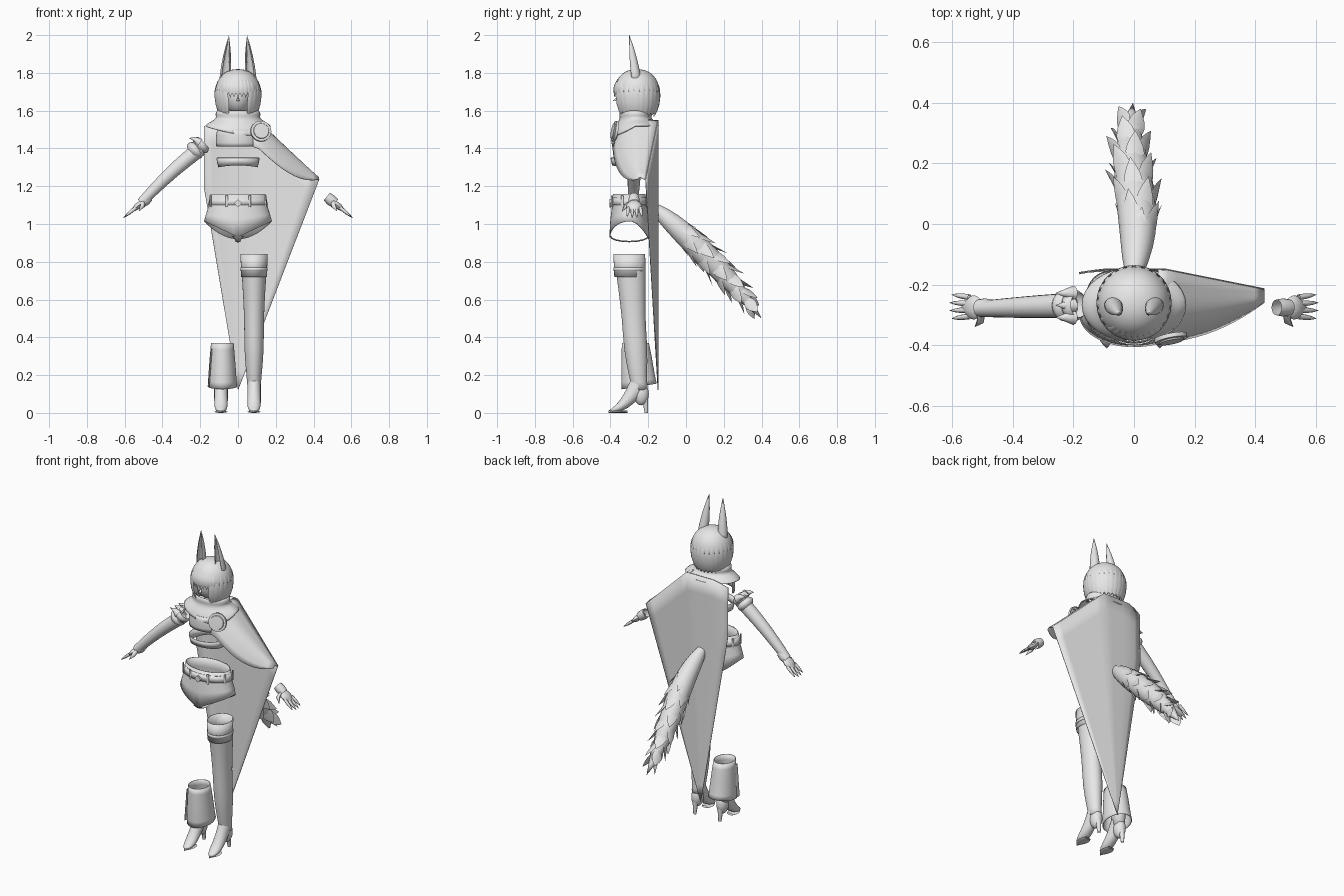
import bpy
import bmesh
from math import sin, cos, pi, radians
from mathutils import Vector as V

cube = bpy.data.objects.get("Cube")
if cube:
    bpy.data.objects.remove(cube, do_unlink=True)

colour = (.8, .8, .8, 1)
grey = bpy.data.materials.new("plain_grey")
grey.use_nodes = True
grey.diffuse_color = colour
grey.node_tree.nodes["Principled BSDF"].inputs["Base Color"].default_value = colour

SIDE, DEPTH, UP = V((1, 0, 0)), V((0, 1, 0)), V((0, 0, 1))
FULL = (0, 2 * pi)


def steps(count, start=0, end=1):
    """Evenly spaced values from start to end."""
    return [start + (end - start) * i / (count - 1) for i in range(count)]


def sheet(rows):
    """Quads over a grid of points."""
    n = len(rows[0])
    faces = [(r * n + c, r * n + c + 1, (r + 1) * n + c + 1, (r + 1) * n + c)
             for r in range(len(rows) - 1) for c in range(n - 1)]
    return [V(point) for row in rows for point in row], faces


def mirror(geom):
    """The same geometry on the other side of the body."""
    verts, faces = geom
    return [V((-v.x, v.y, v.z)) for v in verts], faces


def loft(x, y, levels, depth=1, lean=0, rim=None, arc=FULL, n=33):
    """Stacked ellipses from (height, radius) levels; rim bends the lower edge."""
    rows = []
    for t, (z, radius) in zip(steps(len(levels)), levels):
        rows.append([(x + radius * cos(a), y + lean * t + radius * depth * sin(a),
                      z + (rim(a) * t ** 3 if rim else 0)) for a in steps(n, *arc)])
    return sheet(rows)


def sweep(points, width, thick=None, ref=SIDE, arc=FULL, n=11):
    """Tube along a path, with width and thickness given as rules of 0..1."""
    thick = thick or width
    last = len(points) - 1
    rows = []
    for i, p in enumerate(points):
        along = (points[min(i + 1, last)] - points[max(i - 1, 0)]).normalized()
        u = (ref - along * along.dot(ref)).normalized()
        w = along.cross(u)
        t = i / last
        rows.append([p + u * width(t) * cos(a) + w * thick(t) * sin(a) for a in steps(n, *arc)])
    return sheet(rows)


def ball(centre, radii):
    """Ellipsoid."""
    return sheet([[(centre.x + radii.x * sin(p) * cos(a), centre.y + radii.y * sin(p) * sin(a),
                    centre.z + radii.z * cos(p)) for a in steps(25, *FULL)] for p in steps(13, 0, pi)])


def make(name, *geoms, cloth=0, subdiv=0):
    """Join pieces of geometry into one smooth object."""
    bm = bmesh.new()
    for verts, faces in geoms:
        made = [bm.verts.new(v) for v in verts]
        for face in faces:
            bm.faces.new([made[i] for i in face])
    bmesh.ops.remove_doubles(bm, verts=bm.verts, dist=.00001)
    bmesh.ops.recalc_face_normals(bm, faces=bm.faces)
    for face in bm.faces:
        face.smooth = True
    mesh = bpy.data.meshes.new(name)
    bm.to_mesh(mesh)
    bm.free()
    mesh.set_sharp_from_angle(angle=radians(45))
    mesh.materials.append(grey)
    ob = bpy.data.objects.new(name, mesh)
    bpy.context.collection.objects.link(ob)
    if subdiv:
        ob.modifiers.new("rounding", 'SUBSURF').levels = subdiv
    if cloth:
        ob.modifiers.new("thickness", 'SOLIDIFY').thickness = cloth


# Face and neck
head = V((0, -.26, 1.7))
nose = head - DEPTH * .12 - UP * .05
make("face", ball(head - DEPTH * .02 - UP * .02, V((.075, .09, .1))),
     sweep([nose + UP * .03 + DEPTH * .02, nose, nose + DEPTH * .02], lambda t: .008 * sin(pi * t)))
make("neck", loft(0, head.y, [(1.62, .04), (1.5, .05)]))


# Bobbed hair: a dome that hangs down past the jaw, open at the face
def hair(around, down, puff=1):
    radius = .12 * sin(down) ** .9 * puff
    drop = .12 if cos(down) > 0 else .2
    return head + V((radius * cos(around), radius * sin(around), drop * cos(down)))


def lock(around, start, end, width):
    path = [hair(around, down, 1 + .015 * sin(pi * t))
            for t, down in zip(steps(7), steps(7, start, end))]
    return sweep(path, lambda t: width * sin(pi * t ** 1.5), lambda t: .004 * sin(pi * t ** 1.5),
                 ref=V((-sin(around), cos(around), 0)), n=7)


front = -pi / 2
crown = [[hair(a, d) for a in steps(41, *FULL)] for d in steps(11, 0, pi / 2)]
bob = [[hair(a, d) for a in steps(41, front + .7, front + 2 * pi - .7)] for d in steps(6, pi / 2, 2.2)]
make("hair", sheet(crown), sheet(bob), cloth=.004)
make("fringe", *[lock(a, .9, 1.72, .018) for a in steps(9, front - .7, front + .7)])
make("hair_locks", *[lock(a, 1.1, 2.3, .022) for a in steps(22, front + .6, front + 2 * pi - .6)])

# Tall pointed ears, hollow at the front
ear_base, ear_tip = V((.07, -.265, 1.75)), V((.048, -.3, 2))
ear = sweep([ear_base.lerp(ear_tip, t) for t in steps(7)], lambda t: .03 * (1 - t ** 2),
            arc=(front + .8, front + 2 * pi - .8), n=17)
make("ears", ear, mirror(ear), cloth=.004)

# Scarf in soft folds, spreading over the shoulders and dipping to the brooch
folds = [(1.6 - .08 * t, .11 + .06 * t ** 2 + .006 * sin(9 * t)) for t in steps(14)]
make("scarf", loft(0, -.267, folds, depth=.72,
                   rim=lambda a: .045 * min(0, sin(a)) * (1 + .6 * cos(a))), cloth=.004)


# Cape: sloping shoulder line, narrowing to a low point behind
def shoulder(x):
    return V((x, -.15 - .2 * max(0, abs(x) - .1), 1.55 - .95 * max(0, x - .1) - .4 * max(0, -x - .1)))


hem = V((0, -.15, .12))


def cape_point(x, down):
    p = shoulder(x).lerp(hem, down)
    if x < 0:
        p.x = x * min(1, 1.3 * (1 - down))
    return p


make("cape_back", sheet([[cape_point(x, d) for x in steps(14, -.18, .43)] for d in steps(14)]), cloth=.004)


# Cape flap falling forward over the left arm
def flap_point(u, v):
    p = shoulder(.08 + .35 * u)
    edge = -.39 + .13 * u ** 2
    p.y += (edge - p.y) * v ** .7
    p.z += .01 * sin(pi * v) - .14 * (1 - u ** 3) * v ** 3
    return p


make("cape_flap", sheet([[flap_point(u, v) for u in steps(12)] for v in steps(12)]), cloth=.004)

# Round brooch with a raised middle
pin, facing = V((.12, -.37, 1.49)), V((.2, -1, .2)).normalized()
brooch_profile = [(0, .055), (.014, .055), (.015, .042), (.02, .04), (.021, 0)]
make("brooch", sweep([pin + facing * out for out, r in brooch_profile],
                     lambda t: brooch_profile[round(t * 4)][1], n=29))

# Cropped top and underband
body_y = -.3
make("crop_top", loft(0, body_y, [(1.5, .11), (1.45, .12), (1.41, .115)], depth=.8, arc=(-pi, 0)),
     cloth=.004, subdiv=1)
make("underband", loft(0, body_y, [(1.35, .115), (1.3, .105)], depth=.87,
                       rim=lambda a: .01 * sin(a) ** 2), cloth=.004)


# High-cut shorts: straight leg edge in front, rounder behind
def leg_cut(a):
    return -.085 * (1 - abs(cos(a))) if sin(a) < 0 else -.095 * sin(a) ** 2


make("shorts", loft(0, body_y, [(1.16, .145), (1.1, .155), (1.05, .17), (1.015, .18)],
                    depth=.59, rim=leg_cut, n=49), cloth=.005)
crotch = [V((0, body_y - .1 * cos(pi * t), .935 - .028 * sin(pi * t))) for t in steps(9)]
make("crotch", sweep(crotch, lambda t: .014 + .02 * (2 * t - 1) ** 4, lambda t: .004))
make("belt", loft(0, body_y, [(1.14, .15), (1.1, .158)], depth=.62), cloth=.004)
loops = []
for a in steps(9, .4, .4 + 2 * pi):
    spot = V((.158 * cos(a), body_y + .1 * sin(a), 1.09))
    loops.append(sweep([spot, spot + UP * .06], lambda t: .007, lambda t: .004,
                       ref=V((-sin(a), cos(a), 0)), n=7))
make("belt_loops", *loops)
buckle = V((0, body_y - .095, 1.11))
make("buckle", sweep([buckle, buckle - DEPTH * .01, buckle - DEPTH * .011],
                     lambda t: .022 if t < 1 else 0, n=5))


# Pointed pump with a stiletto heel
def foot(x):
    instep = [V((x, -.245 - .165 * t, .012 + .15 * (1 - t) ** 2)) for t in steps(9)]
    heel = V((x, -.225, .11))
    sole = [V((x, -.31 - .1 * t, .006)) for t in steps(6)]
    return (sweep(instep, lambda t: .036 * (1 - t ** 6), lambda t: .01 + .04 * (1 - t) - .01 * t ** 6, n=17),
            ball(V((x, -.237, .1)), V((.034, .04, .06))),
            sweep([heel, heel - UP * .05 + DEPTH * .01, V((x, -.21, 0))], lambda t: .028 - .019 * t ** .6),
            sweep(sole, lambda t: .034 * sin(pi * (.2 + .8 * t)), lambda t: .006))


# Left thigh-high boot
left_x, right_x = .085, -.09
leg = [(.84, .07), (.72, .065), (.5, .05), (.34, .054), (.2, .04), (.12, .034)]
make("left_boot_leg", loft(left_x, body_y, leg, depth=1.2, lean=.056), cloth=.003, subdiv=1)
make("left_boot_cuff", loft(left_x, body_y, [(.84, .072), (.72, .068)], depth=1.17), cloth=.003)
make("thigh_strap", loft(left_x, body_y, [(.77, .072), (.75, .072)], depth=1.17), cloth=.003)
make("left_boot_foot", *foot(left_x))

# Right ankle boot with a loose slouched cuff
make("right_boot_leg", loft(right_x, -.255, [(.3, .045), (.12, .034)], depth=1.2, lean=.01), cloth=.003)
make("right_boot_foot", *foot(right_x))
make("right_boot_cuff", loft(-.083, -.268, [(.37, .06), (.3, .067), (.2, .074), (.14, .078)], depth=1.2,
                             lean=.02, rim=lambda a: .015 * sin(a)), cloth=.004, subdiv=1)
flap_top = V((-.14, body_y, .34))
make("cuff_flap", sweep([flap_top, flap_top - UP * .2 - SIDE * .015], lambda t: .004, lambda t: .014))

# Right sleeve with a ruffled puff at the shoulder
arm_top, wrist = V((-.2, -.268, 1.4)), V((-.51, -.28, 1.115))
sleeve = [arm_top.lerp(wrist, t) + UP * .012 * sin(pi * t) for t in steps(9)]
make("right_sleeve", sweep(sleeve, lambda t: .041 - .015 * t ** 1.5, ref=DEPTH, n=19))
puff = [arm_top.lerp(wrist, t) + UP * .015 for t in steps(11, -.06, .14)]
make("shoulder_puff", sweep(puff, lambda t: .04 + .012 * abs(sin(2 * pi * t)), ref=DEPTH, n=21))
ruffles = []
for out in (-.04, 0, .04):
    root = arm_top + UP * .03 + DEPTH * out
    ruffles.append(sweep([root, root + UP * .02 - SIDE * .03, root + UP * .025 - SIDE * .06],
                         lambda t: .025 * (1 - t), ref=DEPTH))
make("shoulder_ruffles", *ruffles)

# Gloved hands with pointed fingers
hand_root, reach = V((.47, -.275, 1.145)), V((.143, 0, -.118))
fingers = []
for i in range(4):
    spread = (i - 1.4) * .021
    length = 1 - .05 * abs(i - 1.5)
    knuckle = hand_root + reach * .5 + DEPTH * spread
    fingertip = hand_root + reach * length + DEPTH * spread * 1.25
    fingers.append(sweep([knuckle.lerp(fingertip, t) for t in steps(5)],
                         lambda t: .0095 * (1 - t ** 3), ref=DEPTH, n=9))
thumb_root = hand_root + reach * .25 - DEPTH * .015
thumb = sweep([thumb_root, thumb_root - DEPTH * .03 - UP * .02, thumb_root - DEPTH * .05 - UP * .05 + SIDE * .02],
              lambda t: .014 * (1 - t ** 3), ref=UP, n=9)
glove_cuff = sweep([hand_root, hand_root + reach * .15, hand_root + reach * .3],
                   lambda t: .026 + .004 * sin(pi * t), ref=DEPTH, n=17)
palm = sweep([hand_root + reach * t for t in steps(8, .2, .7)],
             lambda t: .04 * sin(pi * (.15 + .85 * t)), lambda t: .018 * sin(pi * (.15 + .85 * t)), ref=DEPTH)
hand = [glove_cuff, palm, thumb, *fingers]
make("left_hand", *hand)
make("right_hand", *[mirror(piece) for piece in hand])


# Bushy tail with overlapping pointed tufts
def spine(t):
    return V((.012 * sin(6 * t), -.16 + .56 * t, 1.08 - .58 * t + .12 * t * (1 - t)))


def girth(t):
    return (.03 + .035 * sin(pi * t ** .8)) * (1 - t ** 8)


tufts = [sweep([spine(t) for t in steps(14)], girth, n=15)]
for i, t in enumerate(steps(36, .02, .88)):
    along = (spine(t + .01) - spine(t)).normalized()
    turn = i * 2.4
    out = SIDE * cos(turn) + along.cross(SIDE) * sin(turn)
    length = .19 - .12 * t
    path = [spine(t) + out * (girth(t) * (.6 + .6 * s) + .012 * s ** 2) + along * length * s
            for s in steps(6)]
    tufts.append(sweep(path, lambda s: .032 * sin(pi * (.2 + .8 * s)),
                       lambda s: .011 * (1 - s), ref=along.cross(out), n=7))
make("tail", *tufts)
